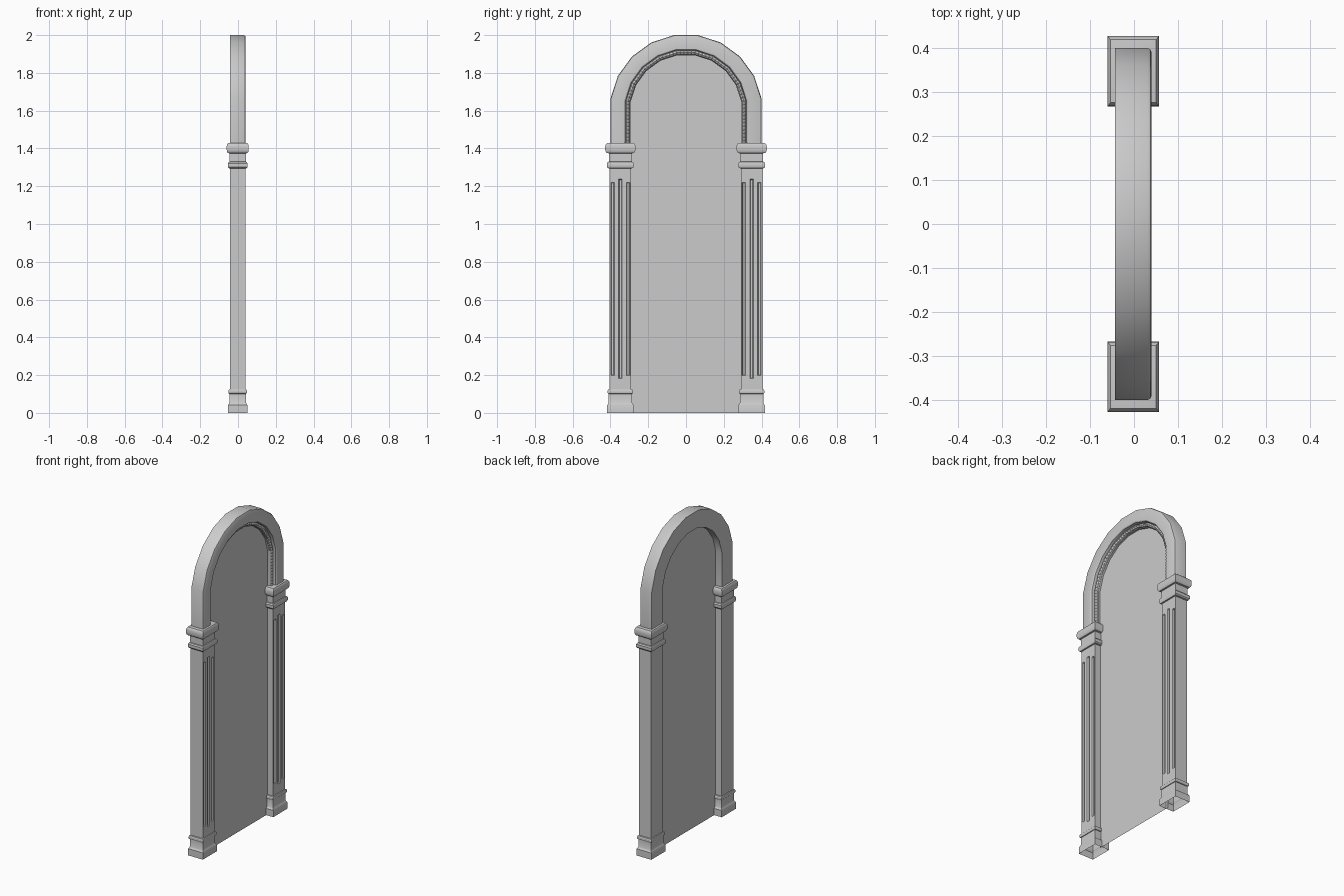
import bpy, math

if "Cube" in bpy.data.objects:
    bpy.data.objects.remove(bpy.data.objects["Cube"])

CY, HY = 0.3475, 0.0575        # pilaster centre and half width in y
XB, XF = -0.043, 0.040         # back and front of the frame
ZC, SPRING = 1.6, 1.42         # arch centre height, foot of the arch


def make(name, verts, faces, mirror=False):
    mesh = bpy.data.meshes.new(name)
    mesh.from_pydata(verts, [], faces)
    ob = bpy.data.objects.new(name, mesh)
    bpy.context.collection.objects.link(ob)
    bpy.ops.object.select_all(action='DESELECT')
    bpy.context.view_layer.objects.active = ob
    ob.select_set(True)
    bpy.ops.object.mode_set(mode='EDIT')
    bpy.ops.mesh.select_all(action='SELECT')
    bpy.ops.mesh.normals_make_consistent(inside=False)
    bpy.ops.object.mode_set(mode='OBJECT')
    bpy.ops.object.shade_smooth_by_angle(angle=math.radians(30))
    if mirror:
        m = ob.modifiers.new("mirror", 'MIRROR')
        m.use_axis = (False, True, False)
    return ob


def loft(name, rings, cap_start=False, cap_end=False, mirror=False):
    n = len(rings[0])
    verts = [p for r in rings for p in r]
    faces = [(i * n + j, i * n + (j + 1) % n, (i + 1) * n + (j + 1) % n, (i + 1) * n + j)
             for i in range(len(rings) - 1) for j in range(n)]
    if cap_start:
        faces.append(tuple(range(n)))
    if cap_end:
        faces.append(tuple(range(len(verts) - n, len(verts))))
    return make(name, verts, faces, mirror)


def square_moulding(name, profile, cap_end=False):
    # profile of (offset from shaft, z) run round the rectangular pilaster
    rings = []
    for o, z in profile:
        y0, y1, x0, x1 = CY - HY - o, CY + HY + o, XB - o * 0.75, XF + o * 0.75
        rings.append([(x0, y0, z), (x1, y0, z), (x1, y1, z), (x0, y1, z)])
    return loft(name, rings, False, cap_end, True)


# Pilaster shaft with three flutes in its front face
def shaft_ring(z, side, centre):
    front = [(XF, CY - HY, z)]
    for c, d in ((-0.041, side), (0, centre), (0.041, side)):
        for w, k in ((-0.009, 0), (-0.005, 1), (0.005, 1), (0.009, 0)):
            front.append((XF - d * k, CY + c + w, z))
    return front + [(XF, CY + HY, z), (XB, CY + HY, z), (XB, CY - HY, z)]


D = 0.008
loft("pilaster_shaft", [shaft_ring(*r) for r in (
    (0.05, 0, 0), (0.182, 0, 0), (0.186, 0, D), (0.197, 0, D), (0.201, D, D),
    (1.216, D, D), (1.220, 0, D), (1.234, 0, D), (1.238, 0, 0), (1.40, 0, 0))],
    mirror=True)

# Base block, base ring, neck ring and capital
square_moulding("pilaster_base", [(0.012, 0), (0.012, 0.042), (0.006, 0.050),
                                  (0.004, 0.054), (0.004, 0.10)])
square_moulding("base_ring", [(0, 0.100), (0.007, 0.102), (0.010, 0.107), (0.010, 0.118),
                              (0.007, 0.123), (0, 0.125)])
square_moulding("neck_ring", [(0, 1.294), (0.009, 1.296), (0.014, 1.303), (0.014, 1.321),
                              (0.009, 1.328), (0.003, 1.330), (0.003, 1.376)])
square_moulding("capital", [(0.003, 1.374), (0.014, 1.376), (0.020, 1.383), (0.0225, 1.393),
                            (0.0225, 1.410), (0.020, 1.421), (0.014, 1.428), (0, 1.430)],
                cap_end=True)

# Arch path: unit directions, ten flat sides between two straight legs
ANG = [math.radians(9 + 18 * i) for i in range(10)]


def arch_points(r):
    k = r / math.cos(math.radians(9))
    pts = [(k * math.cos(a), ZC + k * math.sin(a)) for a in ANG]
    return [(r, SPRING)] + pts + [(-r, SPRING)]


section = [(0.400, XB), (0.400, 0.031), (0.397, 0.037), (0.391, XF), (0.327, XF),
           (0.321, 0.036), (0.319, 0.014), (0.293, 0.012), (0.293, XB)]
paths = [(arch_points(r), x) for r, x in section]
loft("arch_band", [[(x, *p[i]) for p, x in paths] for i in range(12)], True, True)


# Ribbed strip round the inside of the arch, alternating low and high
def resample(pts, counts):
    out = []
    for (a, b), n in zip(zip(pts, pts[1:]), counts):
        out += [(a[0] + (b[0] - a[0]) * t / n, a[1] + (b[1] - a[1]) * t / n) for t in range(n)]
    return out + [pts[-1]]


counts = [48] + [20] * 9 + [48]
ribs = []
lines = [(resample(arch_points(r), counts), base, k) for r, base, k in (
    (0.319, 0.012, 0), (0.316, 0.022, 1), (0.307, 0.026, 1), (0.298, 0.020, 1),
    (0.295, 0.011, 0))]
for i in range(sum(counts) + 1):
    low = 0.003 if i % 4 == 0 else 0
    ribs.append([(base - low * k, *p[i]) for p, base, k in lines])
loft("ribbed_strip", ribs, True, True)

# Flat infill panel
outline = [(0, 0.296, 0)] + [(0, y, z) for y, z in arch_points(0.296)] + [(0, -0.296, 0)]
make("panel", outline, [tuple(range(len(outline)))])
